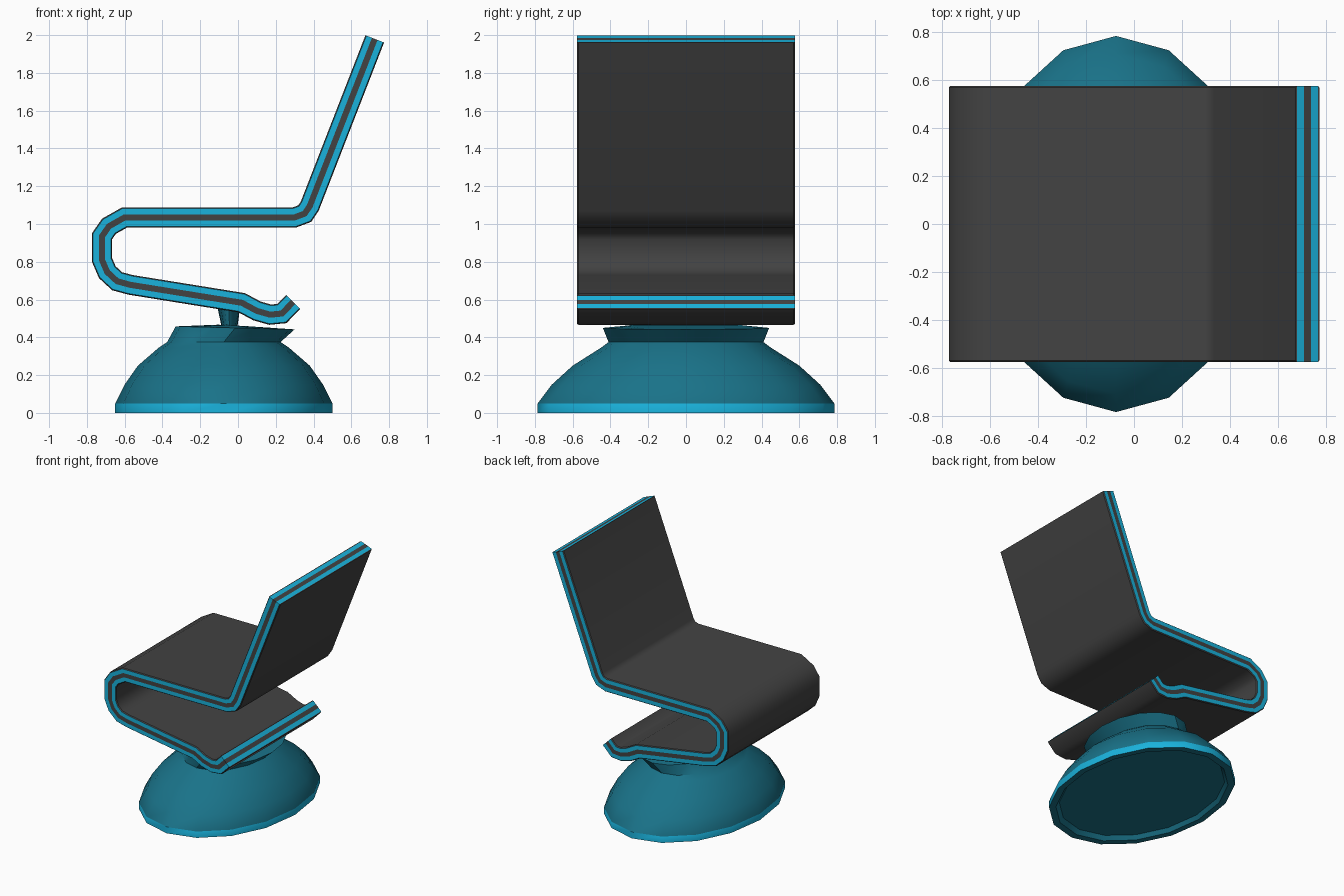
import bpy, bmesh, math
from mathutils import Vector

if "Cube" in bpy.data.objects:
    bpy.data.objects.remove(bpy.data.objects["Cube"])


def material(name, rgb):
    m = bpy.data.materials.new(name)
    m.diffuse_color = (*rgb, 1)
    m.use_nodes = True
    m.node_tree.nodes["Principled BSDF"].inputs["Base Color"].default_value = m.diffuse_color
    return m


CHARCOAL = material("charcoal", (0.055, 0.055, 0.055))
TRIM = material("bright_blue", (0.01, 0.45, 0.72))
TEAL = material("teal", (0.01, 0.17, 0.25))


def finish(name, bm, mats, angle):
    bmesh.ops.recalc_face_normals(bm, faces=bm.faces)
    me = bpy.data.meshes.new(name)
    bm.to_mesh(me)
    bm.free()
    for m in mats:
        me.materials.append(m)
    ob = bpy.data.objects.new(name, me)
    bpy.context.collection.objects.link(ob)
    bpy.ops.object.select_all(action='DESELECT')
    ob.select_set(True)
    bpy.context.view_layer.objects.active = ob
    bpy.ops.object.shade_smooth_by_angle(angle=math.radians(angle))
    return ob


def bridge(bm, a, b, mats):
    n = len(a)
    for i in range(n):
        j = (i + 1) % n
        bm.faces.new((a[i], a[j], b[j], b[i])).material_index = mats[i]


def ribbon(name, path, section, mats):
    """Sweep a (offset, y) section along an x/z path with mitred corners."""
    pts = [Vector(p) for p in path]
    bm = bmesh.new()
    rings = []
    for i, p in enumerate(pts):
        d0 = (p - pts[i - 1]).normalized() if i else None
        d1 = (pts[i + 1] - p).normalized() if i < len(pts) - 1 else None
        d0, d1 = d0 or d1, d1 or d0
        t = (d0 + d1).normalized()
        n = Vector((-t.y, t.x)) / t.dot(d0)
        rings.append([bm.verts.new((p.x + n.x * o, y, p.y + n.y * o)) for o, y in section])
    for a, b in zip(rings, rings[1:]):
        bridge(bm, a, b, mats)
    # striped end caps: pair each offset on one side with its mirror
    half = len(section) // 2
    for r in (rings[0], rings[-1]):
        for i in range(half - 1):
            f = bm.faces.new((r[i], r[i + 1], r[-2 - i], r[-1 - i]))
            f.material_index = mats[i]
    return finish(name, bm, (CHARCOAL, TRIM), 40)


def lathe(name, rings, slots, mats, sides=16):
    """Stack of ellipses: (centre x, z left, z right, radius x, radius y)."""
    bm = bmesh.new()
    loops = []
    for cx, zl, zr, rx, ry in rings:
        loop = []
        for k in range(sides):
            a = 2 * math.pi * k / sides
            c = math.cos(a)
            z = zl + (zr - zl) * (c + 1) / 2
            loop.append(bm.verts.new((cx + rx * c, ry * math.sin(a), z)))
        loops.append(loop)
    for a, b, s in zip(loops, loops[1:], slots):
        bridge(bm, a, b, [s] * sides)
    bm.faces.new(loops[0])
    bm.faces.new(loops[-1])
    return finish(name, bm, mats, 35)


# Folded seat: backrest, seat, front bend, lower return and curled tail
path = [(0.724, 1.98), (0.380, 1.095), (0.353, 1.055), (0.300, 1.035),
        (-0.600, 1.035), (-0.683, 0.988), (-0.720, 0.935), (-0.720, 0.810),
        (-0.692, 0.745), (-0.640, 0.697), (-0.570, 0.678), (0.020, 0.583),
        (0.100, 0.540), (0.170, 0.520), (0.232, 0.526), (0.292, 0.587)]
stripes = [0.053, 0.047, 0.016, -0.016, -0.047, -0.053]
edge = [0.570, 0.577, 0.577, 0.577, 0.577, 0.570]
section = [(o, -y) for o, y in zip(stripes, edge)]
section += [(o, y) for o, y in reversed(section and list(zip(stripes, edge)))]
side = [0, 1, 0, 1, 0]
ribbon("folded_seat", path, section, side + [0] + side + [0])

# Pedestal base: recessed underside, bright lip, bell body, flared collar
lathe("pedestal_base", [
    (-0.075, 0.030, 0.030, 0.51, 0.70),
    (-0.075, 0.000, 0.000, 0.53, 0.73),
    (-0.075, 0.000, 0.000, 0.575, 0.785),
    (-0.075, 0.050, 0.050, 0.575, 0.785),
    (-0.075, 0.150, 0.150, 0.525, 0.71),
    (-0.075, 0.250, 0.250, 0.455, 0.60),
    (-0.075, 0.345, 0.345, 0.345, 0.45),
    (-0.075, 0.375, 0.375, 0.300, 0.41),
    (-0.015, 0.458, 0.442, 0.315, 0.44),
    (-0.035, 0.467, 0.460, 0.070, 0.30)],
    [0, 0, 1, 0, 0, 0, 0, 0, 0], (TEAL, TRIM))

# Stem joining the pedestal to the lower return
lathe("stem", [
    (-0.045, 0.455, 0.455, 0.042, 0.30),
    (-0.050, 0.575, 0.565, 0.062, 0.28)],
    [0], (TEAL,))
